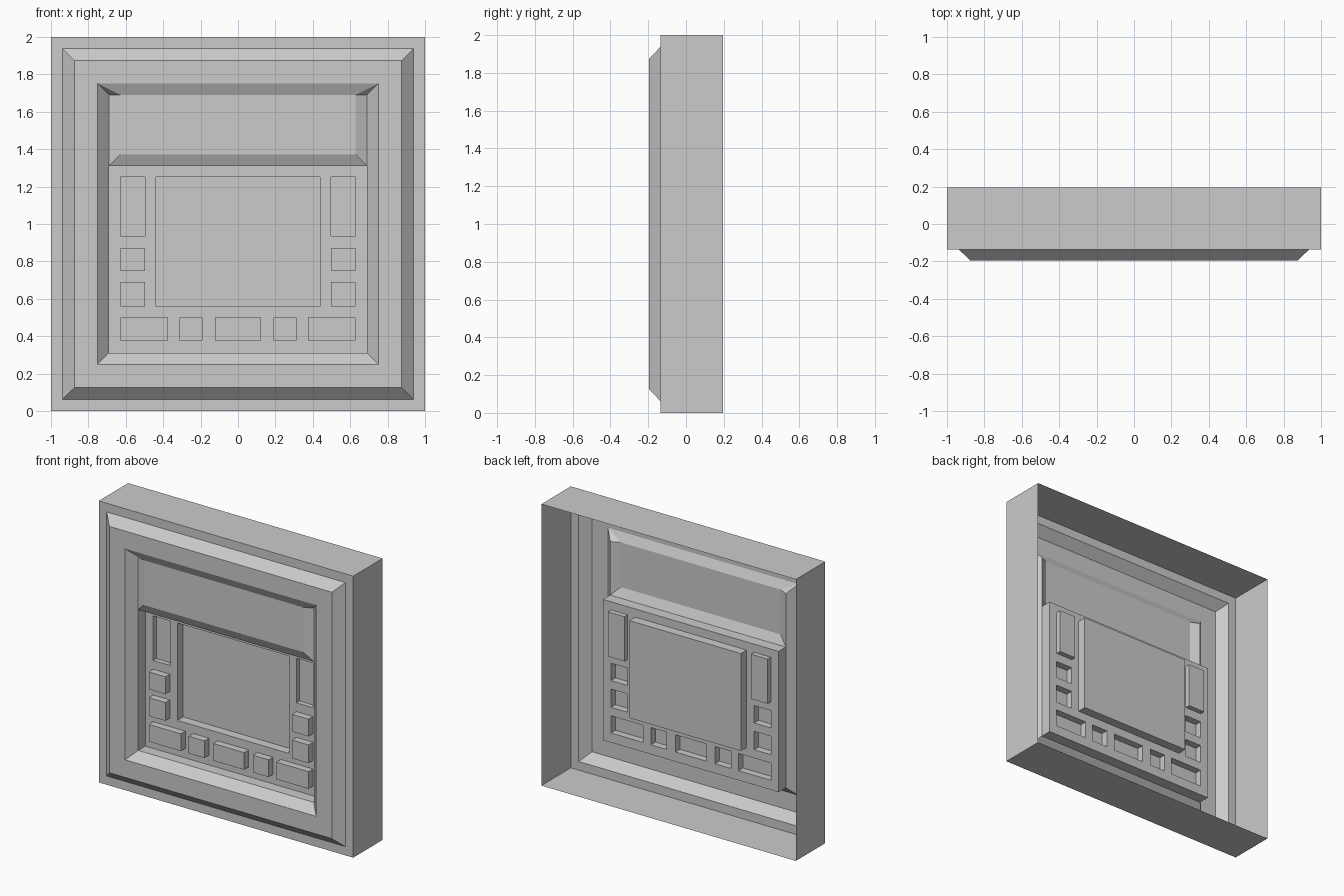
import bpy
import bmesh

cube = bpy.data.objects.get("Cube")
if cube:
    bpy.data.objects.remove(cube, do_unlink=True)

grey = bpy.data.materials.new("plain_grey")
grey.use_nodes = True
colour = (0.6, 0.6, 0.6, 1)
grey.diffuse_color = colour
grey.node_tree.nodes["Principled BSDF"].inputs["Base Color"].default_value = colour

# Depths along y of the main levels
BACK, RIM, FACE = 0.195, -0.135, -0.195
SCREEN, PANEL = -0.165, -0.055


def rect(x0, x1, z0, z1, y):
    """Corners of an upright rectangle, counter-clockwise from the front."""
    return [(x0, y, z0), (x1, y, z0), (x1, y, z1), (x0, y, z1)]


def square(half, y):
    return rect(-half, half, 1 - half, 1 + half, y)


def bridge(a, b, sides=(0, 1, 2, 3)):
    """Quads between two four-cornered loops: 0 bottom, 1 right, 2 top, 3 left."""
    return [[a[i], a[(i + 1) % 4], b[(i + 1) % 4], b[i]] for i in sides]


def sheet(name, faces, dissolve=False):
    """Build an open sheet from polygons, with its front turned to -y."""
    bm = bmesh.new()
    for corners in faces:
        bm.faces.new([bm.verts.new(c) for c in corners])
    bmesh.ops.remove_doubles(bm, verts=bm.verts, dist=0.0005)
    bmesh.ops.recalc_face_normals(bm, faces=bm.faces)
    bm.normal_update()
    if sum(f.normal.y * f.calc_area() for f in bm.faces) > 0:
        bmesh.ops.reverse_faces(bm, faces=bm.faces)
    if dissolve:
        bmesh.ops.dissolve_limit(bm, angle_limit=0.01, verts=bm.verts, edges=bm.edges)
    mesh = bpy.data.meshes.new(name)
    bm.to_mesh(mesh)
    bm.free()
    mesh.materials.append(grey)
    obj = bpy.data.objects.new(name, mesh)
    bpy.context.collection.objects.link(obj)
    return obj


# Hollow casing with a stepped, bevelled front frame
levels = [(1, BACK), (1, RIM), (0.938, RIM), (0.875, FACE), (0.75, FACE)]
loops = [square(*level) for level in levels]
frame = []
for a, b in zip(loops, loops[1:]):
    frame += bridge(a, b)
opening = square(0.69, RIM)
frame += bridge(loops[-1], opening, (0, 1, 3))
sheet("casing_frame", frame)

# Upper display: shallow raised plate sloping into the frame
plate = rect(-0.628, 0.628, 1.372, 1.69, SCREEN)
border = rect(-0.69, 0.69, 1.31, 1.69, RIM)
outer = loops[-1]
display = [plate] + bridge(border, plate, (0, 1, 3))
display.append([outer[2], outer[3], plate[3], plate[2]])
for i in (2, 3):
    display.append([outer[i], border[i], plate[i]])
sheet("upper_display", display)

# Walls of the control well
well = rect(-0.69, 0.69, 0.31, 1.31, PANEL)
sheet("well_walls", bridge(rect(-0.69, 0.69, 0.31, 1.31, RIM), well))

# Control layout: name, x range, z range, y of the cap
SUNK, RAISED = PANEL + 0.035, PANEL - 0.05
controls = [("main_screen", -0.438, 0.438, 0.56, 1.252, PANEL + 0.065),
            ("middle_button", -0.122, 0.122, 0.378, 0.5, RAISED)]
pairs = [("side_bar", 0.497, 0.628, 0.935, 1.252, SUNK),
         ("upper_side_button", 0.497, 0.628, 0.75, 0.873, RAISED),
         ("lower_side_button", 0.497, 0.628, 0.56, 0.69, RAISED),
         ("corner_button", 0.375, 0.628, 0.378, 0.5, RAISED),
         ("small_button", 0.19, 0.314, 0.378, 0.5, RAISED)]
for name, x0, x1, z0, z1, y in pairs:
    controls.append(("left_" + name, x0, x1, z0, z1, y))
    controls.append(("right_" + name, -x1, -x0, z0, z1, y))

# Panel sheet with an opening for every control
xs = sorted({-0.69, 0.69}.union(*[c[1:3] for c in controls]))
zs = sorted({0.31, 1.31}.union(*[c[3:5] for c in controls]))
cells = []
for x0, x1 in zip(xs, xs[1:]):
    for z0, z1 in zip(zs, zs[1:]):
        cx, cz = (x0 + x1) / 2, (z0 + z1) / 2
        if not any(c[1] < cx < c[2] and c[3] < cz < c[4] for c in controls):
            cells.append(rect(x0, x1, z0, z1, PANEL))
sheet("control_panel", cells, dissolve=True)

# Raised buttons and sunken screens, open toward the panel
for name, x0, x1, z0, z1, y in controls:
    cap = rect(x0, x1, z0, z1, y)
    sheet(name, [cap] + bridge(rect(x0, x1, z0, z1, PANEL), cap))
